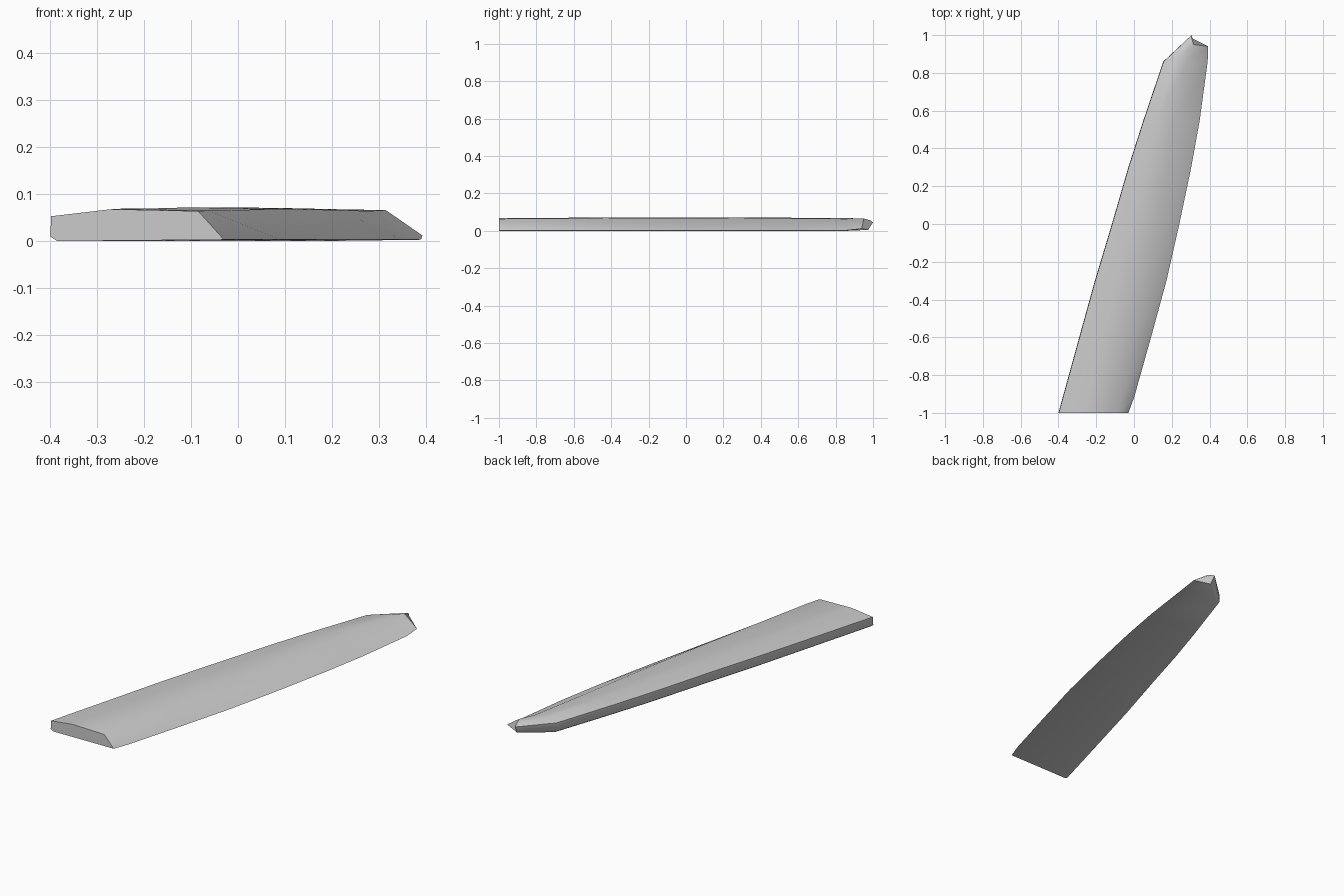
import bpy, bmesh, math

cube = bpy.data.objects.get("Cube")
if cube:
    bpy.data.objects.remove(cube, do_unlink=True)

grey = bpy.data.materials.new("plain grey")
grey.use_nodes = True
grey.diffuse_color = (0.6, 0.6, 0.6, 1)
grey.node_tree.nodes["Principled BSDF"].inputs["Base Color"].default_value = (0.6, 0.6, 0.6, 1)

# Stations along the blade: y, left edge, top ridge, right edge, top height
STATIONS = [
    (-1.0, -0.4, -0.085, -0.03, 0.068),
    (-0.92, -0.378, -0.065, 0.0, 0.069),
    (-0.6, -0.29, 0.0, 0.09, 0.07),
    (-0.3, -0.207, 0.06, 0.172, 0.072),
    (0.0, -0.117, 0.12, 0.24, 0.072),
    (0.3, -0.03, 0.175, 0.303, 0.071),
    (0.55, 0.05, 0.22, 0.348, 0.07),
    (0.86, 0.155, 0.28, 0.39, 0.068),
]


def section(y, left, ridge, right, top):
    """Flat underside, blunt left edge, gently domed top, sloped right edge."""
    crest = left + 0.41 * (ridge - left)
    return [
        (left + 0.015, y, 0),
        (left, y, 0.01),
        (left + 0.002, y, top - 0.015),
        (crest, y, top),
        (ridge, y, top - 0.004),
        (right, y, 0.003),
    ]


# Skewed tip closing the blade
tip = [
    (0.31, 0.975, 0.005), (0.31, 0.98, 0.015), (0.305, 1.0, 0.045),
    (0.305, 0.985, 0.056), (0.315, 0.95, 0.066), (0.393, 0.94, 0.012),
]

bm = bmesh.new()
rings = [[bm.verts.new(p) for p in ring] for ring in [section(*s) for s in STATIONS] + [tip]]
for a, b in zip(rings, rings[1:]):
    for i in range(len(a)):
        j = (i + 1) % len(a)
        bm.faces.new((a[i], a[j], b[j], b[i]))
bm.faces.new(rings[0])
bm.faces.new(rings[-1])
bmesh.ops.recalc_face_normals(bm, faces=bm.faces)

mesh = bpy.data.meshes.new("blade")
bm.to_mesh(mesh)
bm.free()
mesh.materials.append(grey)
blade = bpy.data.objects.new("blade", mesh)
bpy.context.collection.objects.link(blade)

# Smooth the long faces, keep the ends and hard edges crisp
bpy.ops.object.select_all(action="DESELECT")
blade.select_set(True)
bpy.context.view_layer.objects.active = blade
bpy.ops.object.shade_smooth_by_angle(angle=math.radians(60))
